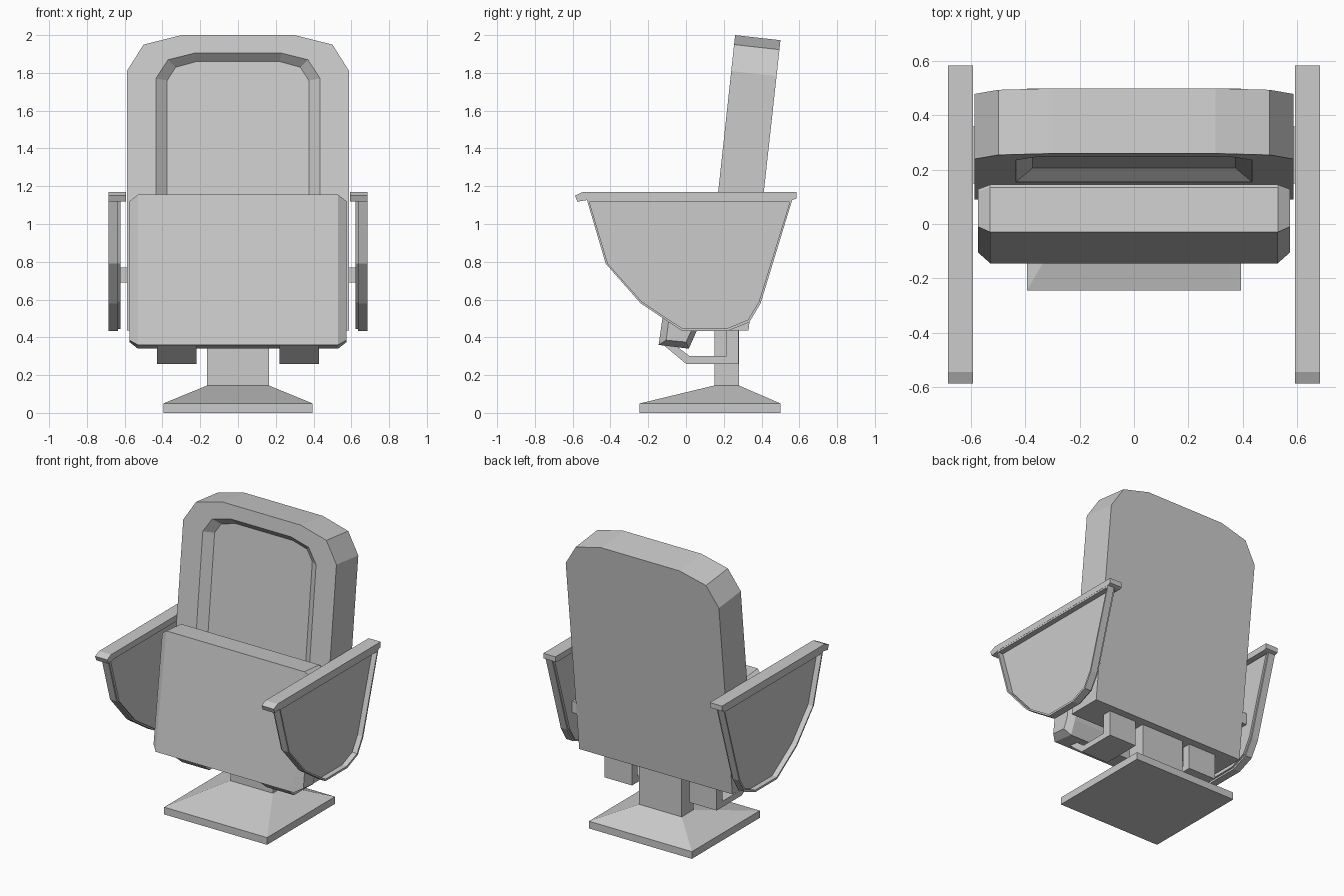
import bpy
import bmesh

cube = bpy.data.objects.get("Cube")
if cube:
    bpy.data.objects.remove(cube, do_unlink=True)

grey = bpy.data.materials.new("plain grey")
grey.use_nodes = True
grey.diffuse_color = (0.6, 0.6, 0.6, 1)
shader = next(n for n in grey.node_tree.nodes if n.type == 'BSDF_PRINCIPLED')
shader.inputs["Base Color"].default_value = (0.6, 0.6, 0.6, 1)


def loft(name, rings, mirrored=False):
    """Join rings with equal point counts into a closed, flat-faced solid."""
    bm = bmesh.new()
    loops = [[bm.verts.new(p) for p in ring] for ring in rings]
    for a, b in zip(loops, loops[1:]):
        for i in range(len(a)):
            j = (i + 1) % len(a)
            bm.faces.new((a[i], a[j], b[j], b[i]))
    bm.faces.new(loops[0])
    bm.faces.new(loops[-1])
    bmesh.ops.recalc_face_normals(bm, faces=bm.faces[:])
    mesh = bpy.data.meshes.new(name)
    bm.to_mesh(mesh)
    bm.free()
    mesh.materials.append(grey)
    obj = bpy.data.objects.new(name, mesh)
    bpy.context.collection.objects.link(obj)
    if mirrored:
        obj.modifiers.new("mirror", 'MIRROR').use_axis[0] = True
    return obj


def at_x(x, profile):
    return [(x, y, z) for y, z in profile]


def extrude(name, profile, x0, x1, mirrored=False):
    return loft(name, [at_x(x0, profile), at_x(x1, profile)], mirrored)


def inset(profile, d):
    """Shrink a profile towards its middle by d on every side."""
    ys, zs = zip(*profile)
    cy, cz = (min(ys) + max(ys)) / 2, (min(zs) + max(zs)) / 2
    sy, sz = 1 - d / (max(ys) - cy), 1 - d / (max(zs) - cz)
    return [(cy + (y - cy) * sy, cz + (z - cz) * sz) for y, z in profile]


def rect(hx, y0, y1, z):
    return [(-hx, y0, z), (hx, y0, z), (hx, y1, z), (-hx, y1, z)]


def both_sides(half):
    return half + [(-x, z) for x, z in reversed(half)]


# Floor base: plinth, sloped skirt, then the column
loft("base", [rect(0.395, -0.245, 0.5, 0), rect(0.395, -0.245, 0.5, 0.05),
              rect(0.163, 0.15, 0.28, 0.145)])
loft("column", [rect(0.163, 0.15, 0.28, 0.14), rect(0.163, 0.15, 0.28, 0.46)])

# Leaning backrest with a recessed front panel
BOTTOM = 0.435


def lean(z):
    return 0.26 - 0.108 * (2 - z)


outline = both_sides([(0.588, BOTTOM), (0.588, 1.81), (0.5, 1.95), (0.3, 2.0)])
recess_edge = both_sides([(0.435, 1.03), (0.435, 1.77), (0.37, 1.87), (0.23, 1.905)])
recess_floor = both_sides([(0.375, 1.08), (0.375, 1.76), (0.33, 1.83), (0.22, 1.86)])
loft("backrest", [
    [(x, lean(z) + 0.24, z if z == BOTTOM else z - 0.027) for x, z in outline],
    [(x, lean(z), z) for x, z in outline],
    [(x, lean(z), z) for x, z in recess_edge],
    [(x, lean(z) + 0.045, z) for x, z in recess_floor],
])

# Folded-up seat with chamfered sides
seat = [(-0.145, 0.36), (0.015, 0.34), (0.055, 0.43),
        (0.145, 1.13), (0.135, 1.14), (-0.03, 1.155)]
seat_side = [(-0.105, 0.385), (0.0, 0.375), (0.03, 0.44),
             (0.128, 1.1), (0.12, 1.11), (-0.01, 1.12)]
loft("seat", [at_x(-0.575, seat_side), at_x(-0.53, seat),
              at_x(0.53, seat), at_x(0.575, seat_side)])

# Brackets that carry the seat
bracket = [(-0.12, 0.36), (0, 0.26), (0.278, 0.26), (0.278, 0.45),
           (0.215, 0.45), (0.215, 0.3), (0.02, 0.3), (-0.06, 0.36)]
extrude("seat_bracket", bracket, 0.22, 0.43, True)

# Side panels: thin inner plate, thick shell, recessed outer face
panel = [(-0.525, 1.13), (-0.425, 0.79), (-0.24, 0.58), (-0.02, 0.433),
         (0.22, 0.433), (0.335, 0.48), (0.395, 0.58), (0.563, 1.13)]
loft("side_panel", [
    at_x(0.622, inset(panel, 0.012)), at_x(0.635, inset(panel, 0.012)),
    at_x(0.635, panel), at_x(0.685, panel),
    at_x(0.685, inset(panel, 0.014)), at_x(0.648, inset(panel, 0.014)),
], True)

# Armrests with a drooping front lip
armrest = [(-0.575, 1.118), (-0.588, 1.15), (-0.545, 1.17), (0.585, 1.17),
           (0.585, 1.135), (0.565, 1.128), (-0.515, 1.128)]
extrude("armrest", armrest, 0.593, 0.686, True)

# Mounts joining the panels to the backrest
mount = [(0.15, 0.69), (0.36, 0.69), (0.36, 0.77), (0.15, 0.77)]
extrude("panel_mount", mount, 0.57, 0.63, True)
